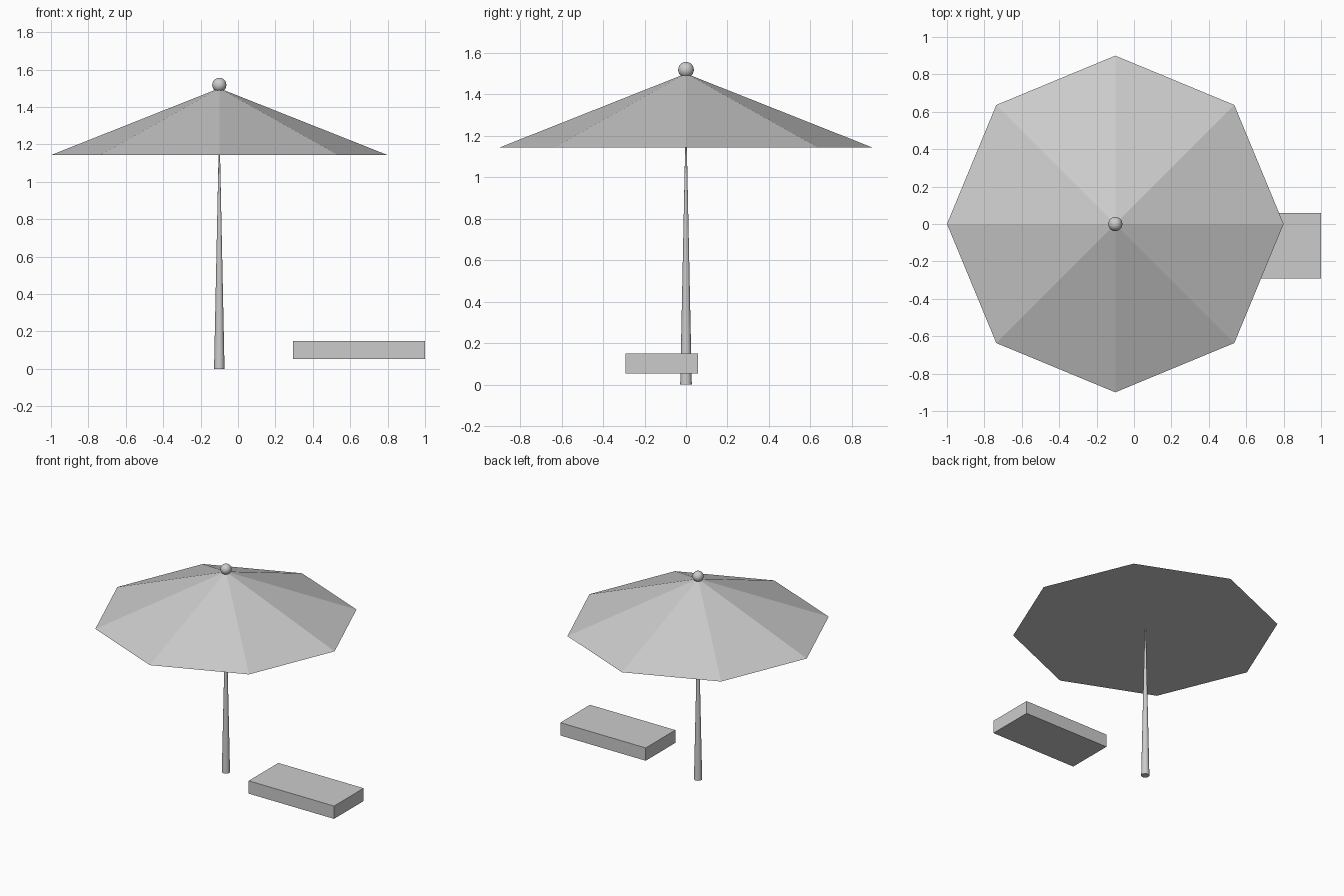
import bpy

if "Cube" in bpy.data.objects:
    bpy.data.objects.remove(bpy.data.objects["Cube"])

CX = -0.1  # parasol axis


def cone(name, sides, r1, r2, z0, z1):
    bpy.ops.mesh.primitive_cone_add(vertices=sides, radius1=r1, radius2=r2, depth=z1 - z0,
                                    location=(CX, 0, (z0 + z1) / 2))
    ob = bpy.context.object
    ob.name = name
    return ob


# Eight-sided canopy with a flat closed underside, corners on the axes
cone("canopy", 8, 0.9, 0, 1.143, 1.5)

# Tapered pole
cone("pole", 24, 0.028, 0.003, 0, 1.2)
bpy.ops.object.shade_smooth_by_angle()

# Ball finial on top
bpy.ops.mesh.primitive_uv_sphere_add(segments=24, ring_count=12, radius=0.038,
                                     location=(CX, 0, 1.518))
bpy.context.object.name = "finial"
bpy.ops.object.shade_smooth()

# Low lounger slab beside the parasol
x0, x1, y0, y1, z0, z1 = 0.293, 1.0, -0.292, 0.058, 0.054, 0.15
bpy.ops.mesh.primitive_cube_add(size=1, location=((x0 + x1) / 2, (y0 + y1) / 2, (z0 + z1) / 2))
lounger = bpy.context.object
lounger.name = "lounger"
lounger.scale = (x1 - x0, y1 - y0, z1 - z0)
